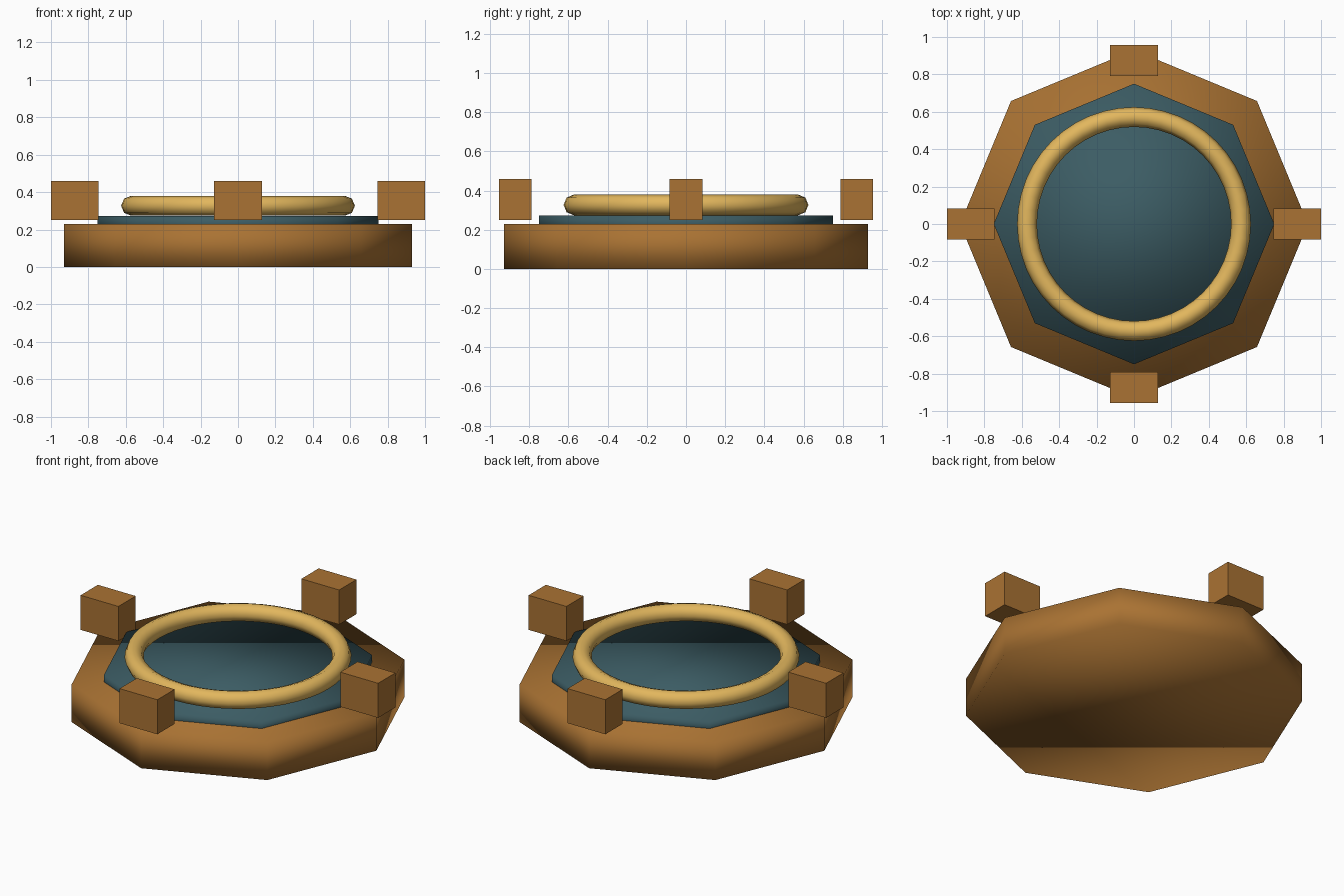
import bpy, math

if "Cube" in bpy.data.objects:
    bpy.data.objects.remove(bpy.data.objects["Cube"])

def material(name, rgb):
    m = bpy.data.materials.new(name)
    m.diffuse_color = (*rgb, 1)
    m.use_nodes = True
    m.node_tree.nodes["Principled BSDF"].inputs["Base Color"].default_value = m.diffuse_color
    return m

brown = material("warm_brown", (0.40, 0.17, 0.033))
teal = material("dark_teal", (0.045, 0.108, 0.128))
gold = material("pale_gold", (0.76, 0.47, 0.11))

def finish(name, mat, smooth):
    o = bpy.context.object
    o.name = name
    o.data.materials.append(mat)
    if smooth:
        bpy.ops.object.shade_smooth()
    return o

def octagon(name, radius, z0, z1, mat):
    bpy.ops.mesh.primitive_cylinder_add(vertices=8, radius=radius, depth=z1 - z0,
                                        location=(0, 0, (z0 + z1) / 2))
    finish(name, mat, True)

# Stacked octagonal plates, smooth shaded throughout
octagon("base_plate", 0.93, 0.0, 0.23, brown)
octagon("inner_plate", 0.75, 0.19, 0.272, teal)

# Raised ring
bpy.ops.mesh.primitive_torus_add(major_radius=0.572, minor_radius=0.053,
                                 major_segments=48, minor_segments=8,
                                 location=(0, 0, 0.327))
finish("ring", gold, True)

# Four rim blocks, all aligned to the same axes
for i, side in enumerate(("right", "back", "left", "front")):
    a = i * math.pi / 2
    bpy.ops.mesh.primitive_cube_add(size=1, location=(0.873 * math.cos(a), 0.873 * math.sin(a), 0.355))
    bpy.context.object.scale = (0.254, 0.166, 0.21)
    finish(side + "_block", brown, False)
